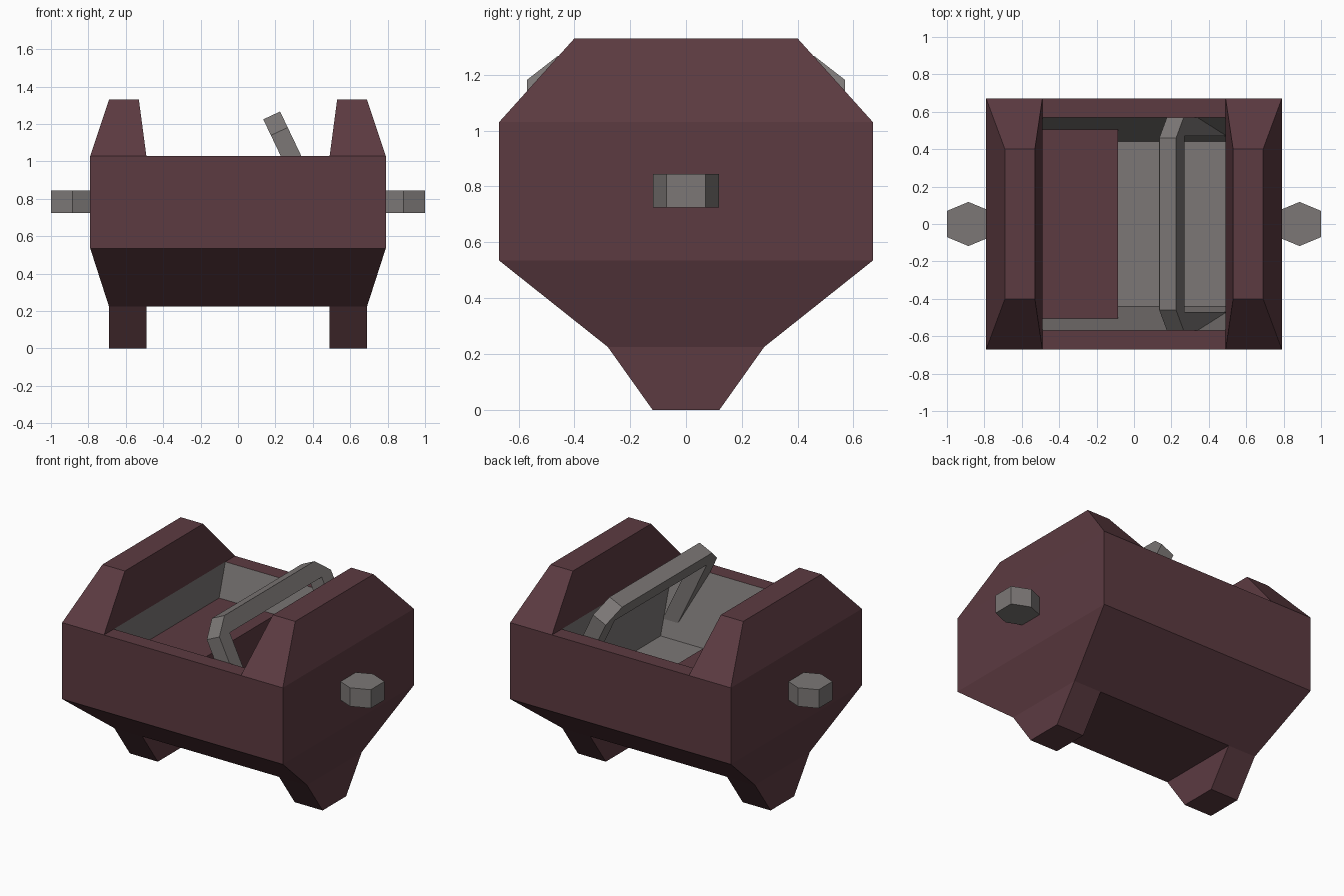
import bpy, bmesh
from mathutils import Vector

if "Cube" in bpy.data.objects:
    bpy.data.objects.remove(bpy.data.objects["Cube"])


def material(name, color):
    m = bpy.data.materials.new(name)
    m.diffuse_color = color
    m.use_nodes = True
    m.node_tree.nodes["Principled BSDF"].inputs["Base Color"].default_value = m.diffuse_color
    return m


MAROON = material("maroon", (0.107, 0.043, 0.053, 1))
GREY = material("grey", (0.2, 0.185, 0.18, 1))


def finish(name, bm, mat, recalc=True):
    if recalc:
        bmesh.ops.recalc_face_normals(bm, faces=bm.faces)
    me = bpy.data.meshes.new(name)
    bm.to_mesh(me)
    bm.free()
    me.materials.append(mat)
    ob = bpy.data.objects.new(name, me)
    bpy.context.collection.objects.link(ob)
    return ob


def loft(name, sections, mat, open_end=False, inward=False):
    """Stack of rectangles (x0, x1, half_y, z), first one capped."""
    bm = bmesh.new()
    rings = [[bm.verts.new(p) for p in ((a, -h, z), (b, -h, z), (b, h, z), (a, h, z))]
             for a, b, h, z in sections]
    for lo, hi in zip(rings, rings[1:]):
        for i in range(4):
            j = (i + 1) % 4
            bm.faces.new((lo[i], lo[j], hi[j], hi[i]))
    bm.faces.new(rings[0][::-1])
    if not open_end:
        bm.faces.new(rings[-1])
    if inward:
        bmesh.ops.reverse_faces(bm, faces=bm.faces)
    return finish(name, bm, mat, recalc=False)


def prism(name, points, offset, mat):
    """Flat outline extruded along an offset."""
    bm = bmesh.new()
    face = bm.faces.new([bm.verts.new(p) for p in points])
    ext = bmesh.ops.extrude_face_region(bm, geom=[face], use_keep_orig=True)
    verts = [v for v in ext["geom"] if isinstance(v, bmesh.types.BMVert)]
    bmesh.ops.translate(bm, verts=verts, vec=offset)
    return finish(name, bm, mat)


FLOOR = 0.60

# Tub shell with flat rim
loft("tub", [(-.69, .69, .28, .225), (-.79, .79, .67, .535), (-.79, .79, .67, 1.03),
             (-.49, .49, .57, 1.03)], MAROON, open_end=True)

# Grey lining of the cavity
loft("tub_lining", [(-.49, .49, .44, FLOOR), (-.49, .49, .57, 1.03)], GREY,
     open_end=True, inward=True)

# Seat at one end of the cavity
loft("seat", [(-.49, -.085, .52, FLOOR), (-.49, -.085, .52, .82)], MAROON)

# Raised ends, feet and hexagonal side pegs, mirrored left and right
for side, s in (("left", -1), ("right", 1)):
    def sec(a, b, h, z):
        return (min(a * s, b * s), max(a * s, b * s), h, z)
    loft(side + "_raised_end", [sec(.49, .79, .67, 1.03), sec(.53, .69, .40, 1.33)], MAROON)
    loft(side + "_foot", [sec(.49, .69, .12, 0), sec(.49, .69, .28, .225)], MAROON)
    hexagon = [(.885, .118), (1.0, .07), (1.0, -.07), (.885, -.118), (.77, -.07), (.77, .07)]
    prism(side + "_peg", [(x * s, y, .725) for x, y in hexagon], (0, 0, .12), GREY)

# Leaning U-shaped safety bar: outline as (y, distance down the slope)
half = [(.46, 0), (.57, .095), (.57, .69), (.47, .69), (.47, .105)]
outline = half + [(-y, d) for y, d in reversed(half)]
top, down = Vector((.135, 0, 1.225)), Vector((.43, 0, -.90))
prism("safety_bar", [top + down * d + Vector((0, y, 0)) for y, d in outline],
      (.09, 0, .042), GREY)
